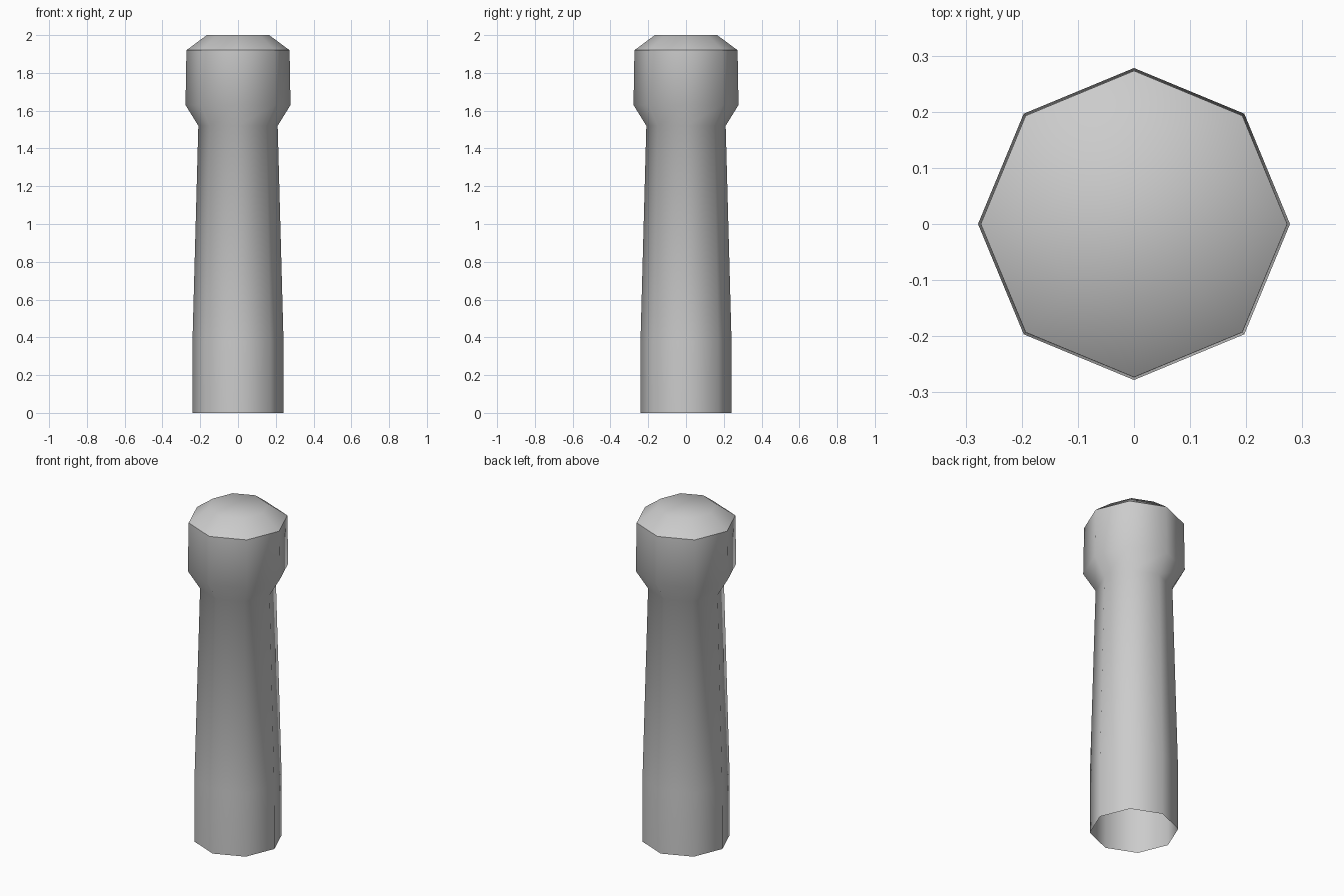
import bpy, bmesh
from math import cos, sin, pi, radians

cube = bpy.data.objects.get("Cube")
if cube:
    bpy.data.objects.remove(cube, do_unlink=True)

# One plain grey for the whole post
grey = bpy.data.materials.new("plain grey")
grey.use_nodes = True
colour = (0.6, 0.6, 0.6, 1)
grey.diffuse_color = colour
grey.node_tree.nodes["Principled BSDF"].inputs["Base Color"].default_value = colour

SIDES = 8
# Radius and height, from the open foot to the chamfered cap
PROFILE = [(0.242, 0), (0.241, 0.38), (0.21, 1.52),
           (0.278, 1.63), (0.273, 1.92), (0.165, 2.0)]


def lathe(name, profile, material):
    bm = bmesh.new()
    rings = [[bm.verts.new((r * cos(2 * pi * i / SIDES), r * sin(2 * pi * i / SIDES), z))
              for i in range(SIDES)] for r, z in profile]
    for low, high in zip(rings, rings[1:]):
        for i in range(SIDES):
            j = (i + 1) % SIDES
            bm.faces.new((low[i], low[j], high[j], high[i]))
    bm.faces.new(rings[-1])  # closed top, open bottom
    mesh = bpy.data.meshes.new(name)
    bm.to_mesh(mesh)
    bm.free()
    mesh.materials.append(material)
    obj = bpy.data.objects.new(name, mesh)
    bpy.context.collection.objects.link(obj)
    return obj


post = lathe("post", PROFILE, grey)

# Smooth sides, with a crisp rim around the cap
bpy.ops.object.select_all(action="DESELECT")
post.select_set(True)
bpy.context.view_layer.objects.active = post
bpy.ops.object.shade_smooth_by_angle(angle=radians(48))
